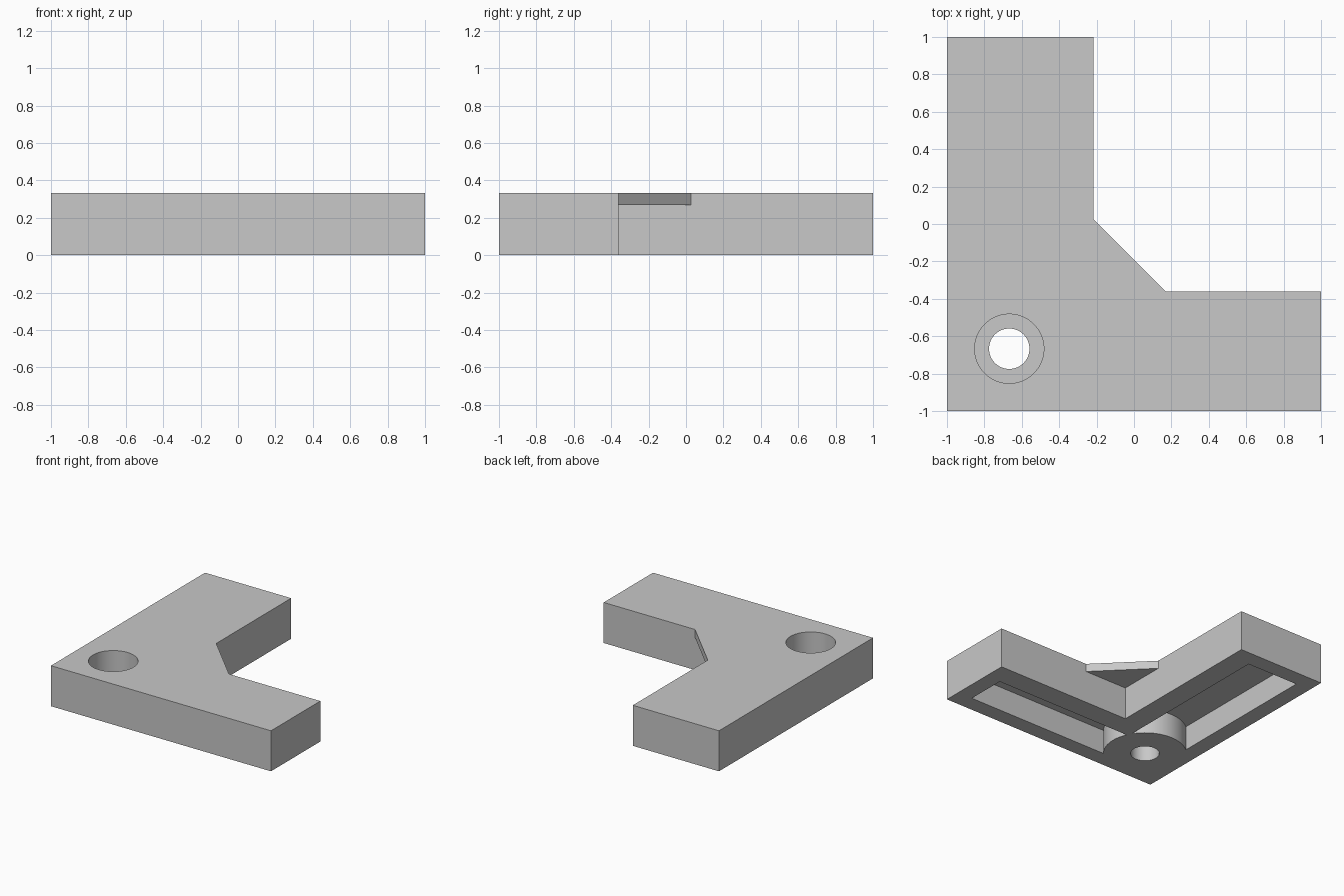
import bpy
import bmesh
import math

if "Cube" in bpy.data.objects:
    bpy.data.objects.remove(bpy.data.objects["Cube"], do_unlink=True)

HEIGHT = 0.333
HOLE = (-0.667, -0.667)

grey = bpy.data.materials.new("plain_grey")
grey.use_nodes = True
grey.diffuse_color = (0.58, 0.58, 0.58, 1)
grey.node_tree.nodes["Principled BSDF"].inputs["Base Color"].default_value = (0.58, 0.58, 0.58, 1)


def prism(name, outline, bottom, top):
    """Extrude a counter-clockwise outline from bottom to top."""
    bm = bmesh.new()
    face = bm.faces.new([bm.verts.new((x, y, bottom)) for x, y in outline])
    result = bmesh.ops.extrude_face_region(bm, geom=[face])
    raised = [v for v in result["geom"] if isinstance(v, bmesh.types.BMVert)]
    bmesh.ops.translate(bm, verts=raised, vec=(0, 0, top - bottom))
    bmesh.ops.recalc_face_normals(bm, faces=bm.faces)
    mesh = bpy.data.meshes.new(name)
    bm.to_mesh(mesh)
    bm.free()
    mesh.materials.append(grey)
    obj = bpy.data.objects.new(name, mesh)
    bpy.context.collection.objects.link(obj)
    return obj


def cylinder(name, radius, bottom, top, sides=96):
    ring = [(HOLE[0] + radius * math.cos(math.tau * i / sides),
             HOLE[1] + radius * math.sin(math.tau * i / sides)) for i in range(sides)]
    return prism(name, ring, bottom, top)


def l_shape(low, end, inner_x, inner_y):
    return [(low, low), (end, low), (end, inner_y),
            (inner_x, inner_y), (inner_x, end), (low, end)]


def combine(target, tool, operation):
    """Apply a boolean and remove the tool."""
    mod = target.modifiers.new(tool.name, "BOOLEAN")
    mod.operation = operation
    mod.solver = "EXACT"
    mod.object = tool
    bpy.ops.object.select_all(action="DESELECT")
    bpy.context.view_layer.objects.active = target
    target.select_set(True)
    bpy.ops.object.modifier_apply(modifier=mod.name)
    bpy.data.objects.remove(tool, do_unlink=True)


# L-shaped block
bracket = prism("corner_bracket", l_shape(-1, 1, -0.217, -0.36), 0, HEIGHT)

# Thin corner web, flush with the top
web = prism("corner_web", [(-0.217, 0.027), (-0.3, 0.027), (-0.3, -0.44),
                           (0.17, -0.44), (0.17, -0.36)], 0.267, HEIGHT)
combine(bracket, web, "UNION")

# Hollow underside, leaving a round boss at the corner
pocket = prism("underside_pocket", l_shape(-0.867, 0.867, -0.4, -0.54), -0.1, 0.2)
combine(pocket, cylinder("boss", 0.313, -0.2, 0.3), "DIFFERENCE")
combine(bracket, pocket, "DIFFERENCE")

# Stepped bolt hole
combine(bracket, cylinder("bolt_hole", 0.108, -0.1, 0.5), "DIFFERENCE")
combine(bracket, cylinder("counterbore", 0.185, 0.133, 0.5), "DIFFERENCE")

bpy.ops.object.shade_smooth_by_angle(angle=math.radians(30))
